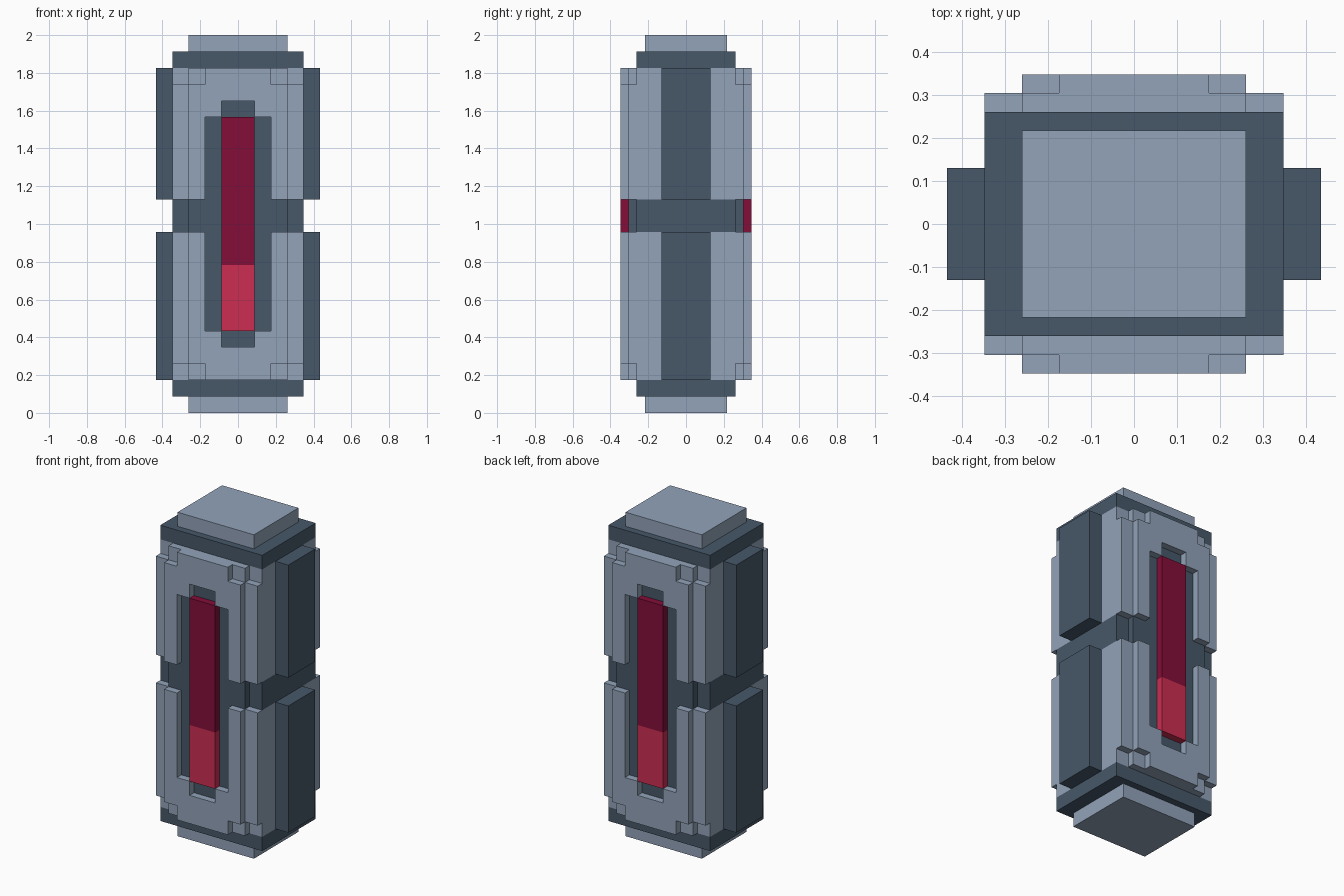
import bpy
import bmesh

# The whole design sits on a grid of 23 cells in height
U = 2 / 23
TOP = 23

cube = bpy.data.objects.get("Cube")
if cube:
    bpy.data.objects.remove(cube, do_unlink=True)


def material(name, rgb):
    lin = [((c / 255 + 0.055) / 1.055) ** 2.4 for c in rgb]
    mat = bpy.data.materials.new(name)
    mat.use_nodes = True
    mat.diffuse_color = (*lin, 1)
    mat.node_tree.nodes["Principled BSDF"].inputs["Base Color"].default_value = (*lin, 1)
    return mat


LIGHT = material("light_slate", (146, 163, 185))
DARK = material("dark_slate", (71, 88, 106))
CRIMSON = material("deep_crimson", (132, 13, 57))
RED = material("bright_red", (204, 45, 81))


def prism(name, outline, y0, y1, mat):
    """Extrude an x-z outline (in cells) from y0 to y1."""
    bm = bmesh.new()
    face = bm.faces.new([bm.verts.new((x * U, y0 * U, z * U)) for x, z in outline])
    ext = bmesh.ops.extrude_face_region(bm, geom=[face])
    new = [v for v in ext["geom"] if isinstance(v, bmesh.types.BMVert)]
    bmesh.ops.translate(bm, verts=new, vec=(0, (y1 - y0) * U, 0))
    if not face.is_valid or len(bm.faces) < len(outline) + 2:
        bm.faces.new([v for v in bm.verts if v not in new])
    bmesh.ops.recalc_face_normals(bm, faces=bm.faces)
    mesh = bpy.data.meshes.new(name)
    bm.to_mesh(mesh)
    bm.free()
    mesh.materials.append(mat)
    obj = bpy.data.objects.new(name, mesh)
    bpy.context.collection.objects.link(obj)
    return obj


def box(name, x, y, z, mat):
    outline = [(x[0], z[0]), (x[1], z[0]), (x[1], z[1]), (x[0], z[1])]
    return prism(name, outline, y[0], y[1], mat)


def mirrored(half):
    """Complete a right-half outline that starts and ends near x = 0."""
    return half + [(-x, z) for x, z in reversed(half)]


# End caps, collars and the waist band
for end, flip in (("bottom", False), ("top", True)):
    def span(a, b):
        return (TOP - b, TOP - a) if flip else (a, b)
    box(end + "_cap", (-3, 3), (-2.5, 2.5), span(0, 1), LIGHT)
    box(end + "_collar", (-4, 4), (-3, 3), span(1, 2), DARK)
box("waist_band", (-4, 4), (-3, 3), (11, 13), DARK)

# Lower and upper body blocks with their side plates
for half, z in (("lower", (2, 11)), ("upper", (13, 21))):
    box(half + "_body", (-4, 4), (-3, 3), z, LIGHT)
    for side, x in (("right", (-5, -4)), ("left", (4, 5))):
        box(f"{half}_{side}_side_plate", x, (-1.5, 1.5), z, DARK)

# Front and back faces
for face, s in (("front", -1), ("back", 1)):
    # Dark cross-shaped recess behind the light bar
    recess = mirrored([(1, 4), (1, 5), (2, 5), (2, 11), (3, 11), (3, 13),
                       (2, 13), (2, 18), (1, 18), (1, 19)])
    prism(face + "_recess", recess, 3 * s, 3.5 * s, DARK)

    # Two-tone bar
    box(face + "_bar_lower", (-1, 1), (3.5 * s, 4 * s), (5, 9), RED)
    box(face + "_bar_upper", (-1, 1), (3.5 * s, 4 * s), (9, 18), CRIMSON)

    for half, flip, inner in (("lower", False, 11), ("upper", True, 13)):
        def h(z):
            return TOP - z if flip else z

        # U-shaped panel with notched corners
        panel = mirrored([(2, h(2)), (2, h(3)), (3, h(3)), (3, inner),
                          (2, inner), (2, h(5)), (1, h(5)), (1, h(4))])
        prism(f"{face}_{half}_panel", panel, 3 * s, 4 * s, LIGHT)

        # Notch fillers and lower corner strips beside the panel
        for side, m in (("right", -1), ("left", 1)):
            box(f"{face}_{half}_{side}_notch", (2 * m, 3 * m), (3 * s, 3.5 * s),
                (h(2), h(3)), LIGHT)
            box(f"{face}_{half}_{side}_strip", (3 * m, 4 * m), (3 * s, 3.5 * s),
                (h(3), inner), LIGHT)
